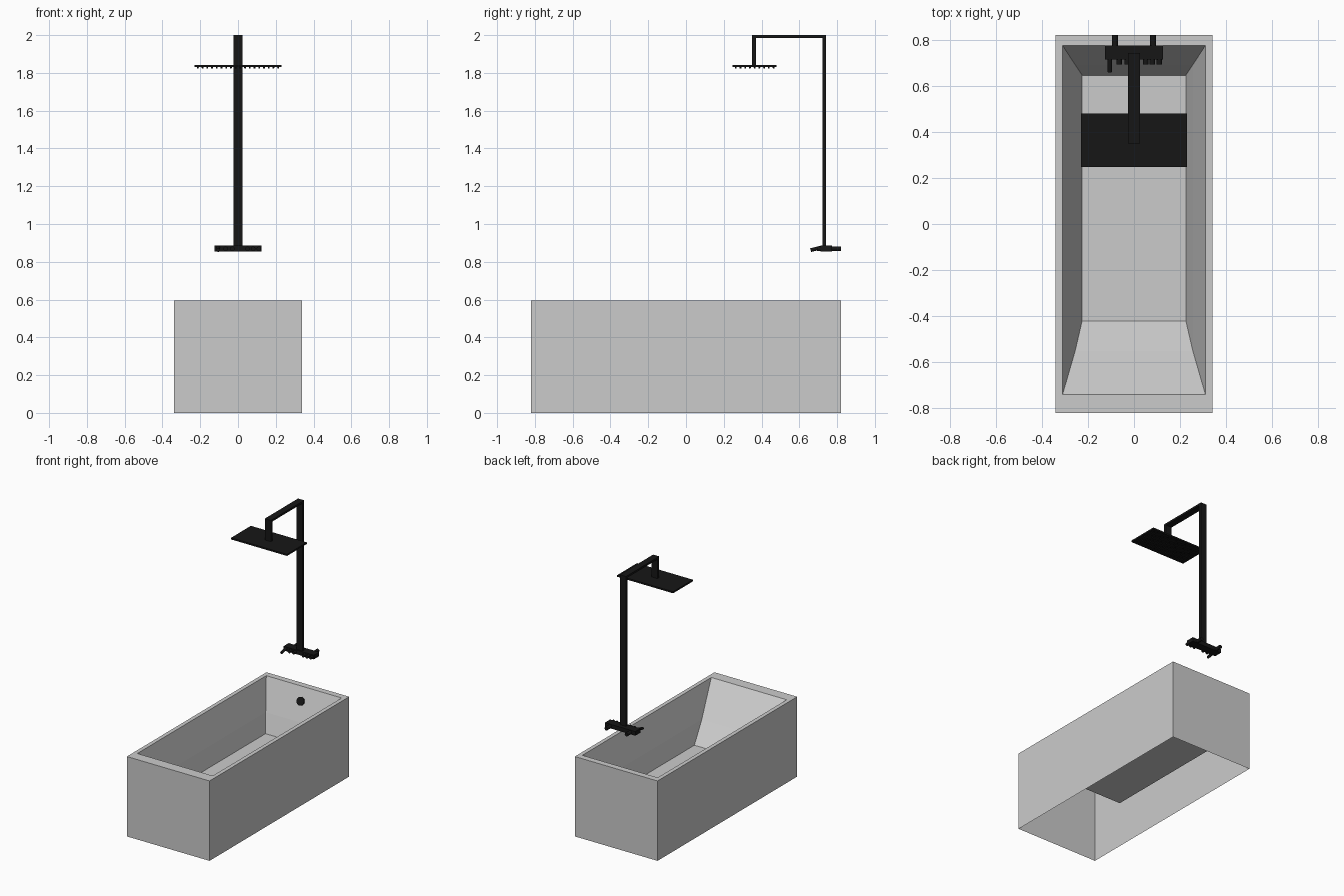
import bpy, bmesh, math
from mathutils import Matrix, Vector

if "Cube" in bpy.data.objects:
    bpy.data.objects.remove(bpy.data.objects["Cube"])

black = bpy.data.materials.new("matte_black")
black.diffuse_color = (0.008, 0.008, 0.008, 1)
black.use_nodes = True
black.node_tree.nodes["Principled BSDF"].inputs["Base Color"].default_value = black.diffuse_color


def finish(bm, name, mat=None):
    bmesh.ops.recalc_face_normals(bm, faces=bm.faces) if mat else None
    me = bpy.data.meshes.new(name)
    bm.to_mesh(me)
    bm.free()
    ob = bpy.data.objects.new(name, me)
    bpy.context.collection.objects.link(ob)
    if mat:
        me.materials.append(mat)
    return ob


def add_box(bm, x0, x1, y0, y1, z0, z1):
    m = Matrix.Translation(((x0 + x1) / 2, (y0 + y1) / 2, (z0 + z1) / 2))
    m = m @ Matrix.Diagonal((x1 - x0, y1 - y0, z1 - z0, 1))
    bmesh.ops.create_cube(bm, size=1, matrix=m)


def add_rod(bm, a, b, r1, r2=None, sides=16):
    a, b = Vector(a), Vector(b)
    d = b - a
    m = Matrix.Translation((a + b) / 2) @ d.to_track_quat('Z', 'Y').to_matrix().to_4x4()
    bmesh.ops.create_cone(bm, cap_ends=True, segments=sides, radius1=r1,
                          radius2=r1 if r2 is None else r2, depth=d.length, matrix=m)


def smooth(ob):
    bpy.ops.object.select_all(action='DESELECT')
    ob.select_set(True)
    bpy.context.view_layer.objects.active = ob
    bpy.ops.object.shade_smooth_by_angle(angle=math.radians(35))


# Bathtub: one open shell, rings of (half width, front y, back y, z)
rings = [(0.34, -0.82, 0.82, 0), (0.34, -0.82, 0.82, 0.594),
         (0.31, -0.74, 0.775, 0.594), (0.255, -0.55, 0.69, 0.37),
         (0.225, -0.42, 0.645, 0.235)]
bm = bmesh.new()
loops = [[bm.verts.new(p) for p in ((-w, f, z), (w, f, z), (w, b, z), (-w, b, z))]
         for w, f, b, z in rings]
for lo, hi in zip(loops, loops[1:]):
    for i in range(4):
        j = (i + 1) % 4
        bm.faces.new((lo[i], lo[j], hi[j], hi[i]))
bm.faces.new(loops[-1])
finish(bm, "bathtub")

# Overflow cover on the sloped back wall
bm = bmesh.new()
n = Vector((0, -0.224, 0.085)).normalized()
c = Vector((0, 0.740, 0.50))
add_rod(bm, c - n * 0.004, c + n * 0.010, 0.030, sides=24)
smooth(finish(bm, "overflow_cover", black))

# Shower column with overhead arm and drop pipe: flat bar swept along an L path
outline = [(0.742, 0.87), (0.742, 2.0), (0.35, 2.0), (0.35, 1.84),
           (0.37, 1.84), (0.37, 1.985), (0.722, 1.985), (0.722, 0.87)]
bm = bmesh.new()
face = bm.faces.new([bm.verts.new((-0.025, y, z)) for y, z in outline])
ext = bmesh.ops.extrude_face_region(bm, geom=[face])
bmesh.ops.translate(bm, vec=(0.05, 0, 0),
                    verts=[v for v in ext["geom"] if isinstance(v, bmesh.types.BMVert)])
finish(bm, "shower_column", black)

# Rain shower plate
bm = bmesh.new()
add_box(bm, -0.23, 0.23, 0.247, 0.48, 1.83, 1.842)
finish(bm, "shower_head", black)

# Nozzles under the plate
bm = bmesh.new()
for i in range(18):
    for j in range(9):
        x, y = -0.2125 + i * 0.025, 0.2635 + j * 0.025
        add_rod(bm, (x, y, 1.831), (x, y, 1.823), 0.005, 0.004, 8)
finish(bm, "shower_nozzles", black)

# Mixer body
bm = bmesh.new()
add_box(bm, -0.125, 0.125, 0.713, 0.774, 0.855, 0.886)
finish(bm, "mixer_body", black)

# Wall connectors
bm = bmesh.new()
for x in (-0.083, 0.083):
    add_rod(bm, (x, 0.77, 0.869), (x, 0.82, 0.869), 0.013)
smooth(finish(bm, "wall_connectors", black))

# Push knobs along the front of the mixer
bm = bmesh.new()
for x in (-0.065, -0.03, 0.05, 0.08, 0.11):
    add_rod(bm, (x, 0.715, 0.869), (x, 0.693, 0.869), 0.012)
smooth(finish(bm, "mixer_knobs", black))

# Slanted hand shower outlet
bm = bmesh.new()
add_rod(bm, (-0.105, 0.72, 0.876), (-0.105, 0.66, 0.862), 0.010)
smooth(finish(bm, "mixer_lever", black))
